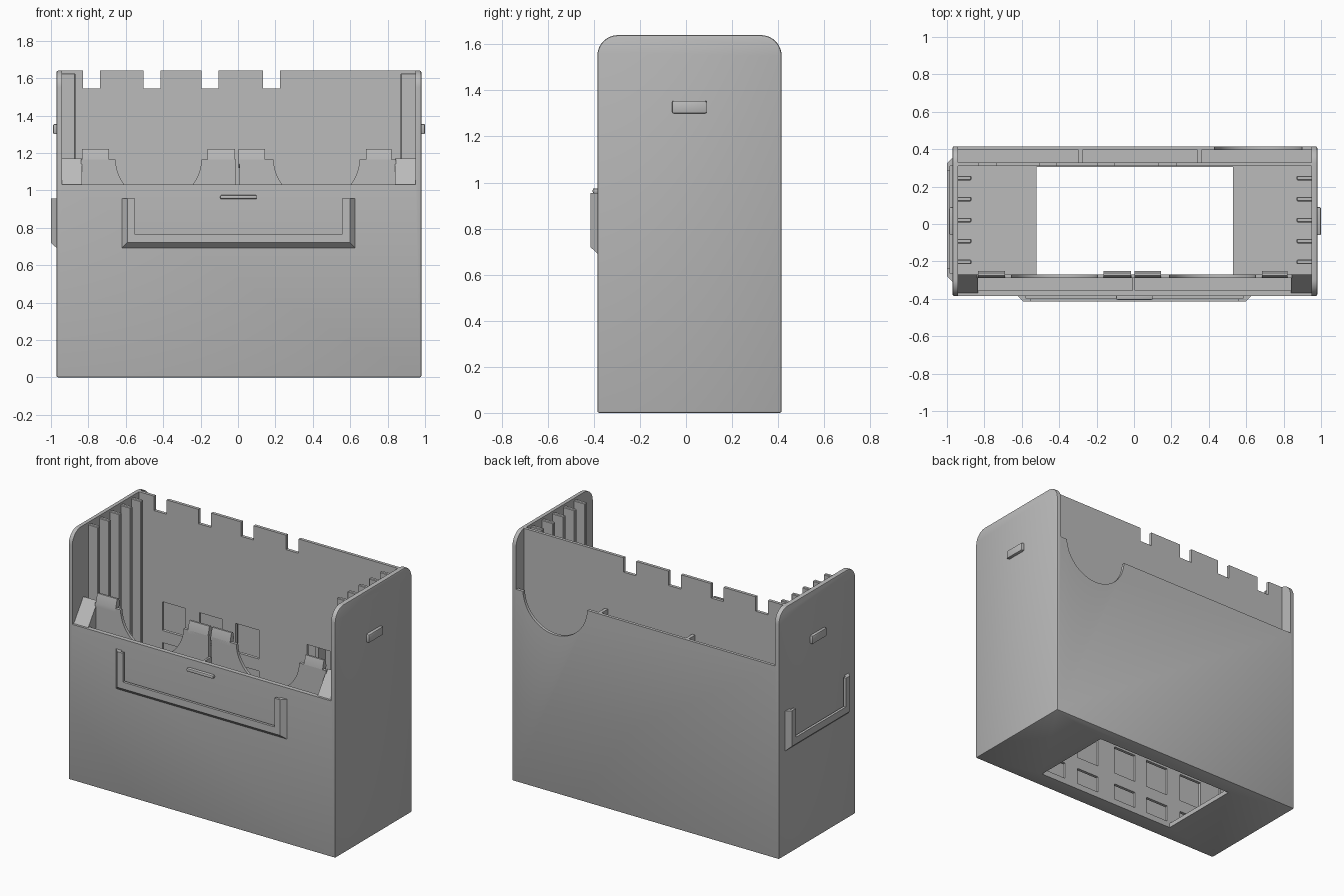
import bpy, bmesh, math
from mathutils import Vector

cube = bpy.data.objects.get("Cube")
if cube:
    bpy.data.objects.remove(cube, do_unlink=True)

grey = bpy.data.materials.new("plastic_grey")
grey.use_nodes = True
tone = (0.5, 0.5, 0.5, 1)
grey.diffuse_color = tone
grey.node_tree.nodes["Principled BSDF"].inputs["Base Color"].default_value = tone


def finish(name, bm):
    bmesh.ops.recalc_face_normals(bm, faces=bm.faces)
    mesh = bpy.data.meshes.new(name)
    bm.to_mesh(mesh)
    bm.free()
    mesh.materials.append(grey)
    obj = bpy.data.objects.new(name, mesh)
    bpy.context.collection.objects.link(obj)
    return obj


def prism(name, profile, axis, lo, hi):
    """Extrude a flat profile along one axis; the profile uses the other two in order."""
    def place(p, depth):
        v = list(p)
        v.insert(axis, depth)
        return Vector(v)
    bm = bmesh.new()
    face = bm.faces.new([bm.verts.new(place(p, lo)) for p in profile])
    out = bmesh.ops.extrude_face_region(bm, geom=[face])
    shift = place((0, 0), hi - lo)
    bmesh.ops.translate(bm, vec=shift, verts=[g for g in out["geom"] if isinstance(g, bmesh.types.BMVert)])
    return finish(name, bm)


def boxes(name, spans):
    """One object holding several boxes, each given as (x0, x1, y0, y1, z0, z1)."""
    bm = bmesh.new()
    for x0, x1, y0, y1, z0, z1 in spans:
        made = bmesh.ops.create_cube(bm, size=1)["verts"]
        bmesh.ops.scale(bm, vec=(x1 - x0, y1 - y0, z1 - z0), verts=made)
        bmesh.ops.translate(bm, vec=((x0 + x1) / 2, (y0 + y1) / 2, (z0 + z1) / 2), verts=made)
    return finish(name, bm)


def arc(cx, cz, r, start, end, steps):
    return [(cx + r * math.cos(math.radians(start + (end - start) * i / steps)),
             cz + r * math.sin(math.radians(start + (end - start) * i / steps)))
            for i in range(steps + 1)]


def bake(obj):
    deps = bpy.context.evaluated_depsgraph_get()
    mesh = bpy.data.meshes.new_from_object(obj.evaluated_get(deps))
    obj.modifiers.clear()
    obj.data = mesh


def bevel(obj, width, segments=2):
    mod = obj.modifiers.new("edge_bevel", "BEVEL")
    mod.width, mod.segments = width, segments
    mod.limit_method, mod.angle_limit = "ANGLE", math.radians(40)
    bake(obj)


def cut(obj, *tools):
    for tool in tools:
        tool.hide_render = True
        mod = obj.modifiers.new("cut", "BOOLEAN")
        mod.operation, mod.solver, mod.object = "DIFFERENCE", "EXACT", tool
        bake(obj)
        bpy.data.objects.remove(tool, do_unlink=True)


def windows(columns, tops, y0, y1):
    return boxes("window_cutter", [(c - 0.085, c + 0.085, y0, y1, max(t - 0.19, 0.04), t)
                                   for c in columns for t in tops])


# Outer shell: rounded slab hollowed out, with low front and back walls
X0, X1, Y0, Y1, TOP = -0.97, 0.98, -0.385, 0.415, 1.64
IN0, IN1, R = -0.94, 0.95, 0.09
outline = [(Y0, 0), (Y1, 0)] + arc(Y1 - R, TOP - R, R, 0, 90, 10) + arc(Y0 + R, TOP - R, R, 90, 180, 10)
shell = prism("outer_shell", outline, 0, X0, X1)
bevel(shell, 0.008)
cut(shell,
    boxes("hollow", [(IN0, IN1, -0.355, 0.395, 0.03, 2)]),
    boxes("front_opening", [(IN0, IN1, -0.6, 0, 1.03, 2)]),
    boxes("back_opening", [(IN0, IN1, 0.2, 0.6, 1.27, 2)]),
    boxes("floor_hole", [(-0.52, 0.53, -0.27, 0.305, -0.2, 0.2)]),
    prism("thumb_cutter", arc(0.665, 1.28, 0.235, 0, 360, 48)[:-1], 1, 0.36, 0.6))

# Tall inner back wall with top notches and window grid
back = boxes("inner_back_wall", [(IN0 - 0.01, IN1 + 0.01, 0.31, 0.33, 0.01, TOP)])
cut(back,
    boxes("notches", [(x, x + 0.092, 0.2, 0.5, 1.545, 2) for x in (-0.83, -0.506, -0.195, 0.133)]),
    windows((-0.685, -0.415, -0.15, 0.37, 0.65), (0.15, 0.42, 0.69, 0.96), 0.25, 0.36))
boxes("back_slot_ribs", [(x, x + 0.022, 0.325, 0.4, 0.02, 1.27) for x in (-0.298, 0.34)])

# Inner front wall with finger cutouts, centre slit and window grid
front = boxes("inner_front_wall", [(-0.84, 0.845, -0.29, -0.27, 0.01, 1.165)])
cut(front,
    *[prism("finger_cutter", arc(x, 1.17, 0.23, 0, 360, 48)[:-1], 1, -0.4, -0.2) for x in (-0.425, 0.42)],
    boxes("slit", [(-0.012, 0.008, -0.4, -0.2, 0.8, 2)]),
    windows((-0.69, -0.415, -0.15, 0.155, 0.425, 0.725), (0.15, 0.42, 0.69), -0.35, -0.24))
boxes("front_slot_rib", [(-0.008, 0.006, -0.36, -0.285, 0.02, 1.03)])

# Hooks on top of the inner front wall
hook = [(-0.29, 1.14), (-0.27, 1.12), (-0.25, 1.175), (-0.253, 1.21),
        (-0.262, 1.222), (-0.275, 1.222), (-0.29, 1.165)]
for name, x0, x1 in (("hook_right", -0.835, -0.69), ("hook_mid_right", -0.163, -0.016),
                     ("hook_mid_left", 0.004, 0.145), ("hook_left", 0.685, 0.82)):
    prism(name, hook, 0, x0, x1)

# Sloped corner blocks behind the front wall
slope = [(-0.37, 0.01), (-0.27, 0.01), (-0.27, 1.17), (-0.37, 1.03)]
prism("corner_block_right", slope, 0, IN0 - 0.005, -0.835)
prism("corner_block_left", slope, 0, 0.84, IN1 + 0.005)

# Guide ribs on both inner side walls
for name, x0, x1 in (("guide_ribs_right", IN0 - 0.01, -0.87), ("guide_ribs_left", 0.87, IN1 + 0.01)):
    ribs = boxes(name, [(x0, x1, y - 0.012, y + 0.012, 0.02, 1.625)
                        for y in (-0.203 + 0.112 * i for i in range(5))])
    bevel(ribs, 0.004, 1)


# Card holders: chamfered U frames with a slot behind the lip
def card_holder(name, u0, u1, place):
    def block(label, u0, u1, z0, z1, d0, d1, chamfer=0.0):
        bm = bmesh.new()
        rings = [[bm.verts.new(place(u, z, d)) for u, z in
                  ((u0 + c, z0 + c), (u1 - c, z0 + c), (u1 - c, z1), (u0 + c, z1))]
                 for d, c in ((d0, 0), (d1, chamfer))]
        bm.faces.new(rings[0])
        bm.faces.new(rings[1])
        for i in range(4):
            j = (i + 1) % 4
            bm.faces.new((rings[0][i], rings[0][j], rings[1][j], rings[1][i]))
        return finish(label, bm)
    frame = block(name, u0, u1, 0.69, 0.955, -0.002, 0.03, 0.03)
    cut(frame,
        block("opening", u0 + 0.072, u1 - 0.072, 0.765, 1.2, -0.1, 0.1),
        block("slot", u0 + 0.045, u1 - 0.045, 0.735, 1.2, -0.1, 0.013))


card_holder("front_card_holder", -0.622, 0.628, lambda u, z, d: (u, Y0 - d, z))
card_holder("side_card_holder", -0.31, 0.355, lambda u, z, d: (X0 - d, u, z))

# Small catches on the front and the sides
for name, span in (("front_catch", (-0.095, 0.1, Y0 - 0.02, Y0 + 0.01, 0.953, 0.975)),
                   ("side_catch_left", (X1 - 0.01, X1 + 0.02, -0.06, 0.09, 1.3, 1.355)),
                   ("side_catch_right", (X0 - 0.018, X0 + 0.01, -0.06, 0.09, 1.3, 1.355))):
    bevel(boxes(name, [span]), 0.007)

# Smooth shading with sharp edges kept
for obj in [o for o in bpy.context.scene.objects if o.type == "MESH" and grey.name in o.data.materials]:
    bpy.ops.object.select_all(action="DESELECT")
    obj.select_set(True)
    bpy.context.view_layer.objects.active = obj
    bpy.ops.object.shade_smooth_by_angle(angle=math.radians(30))
